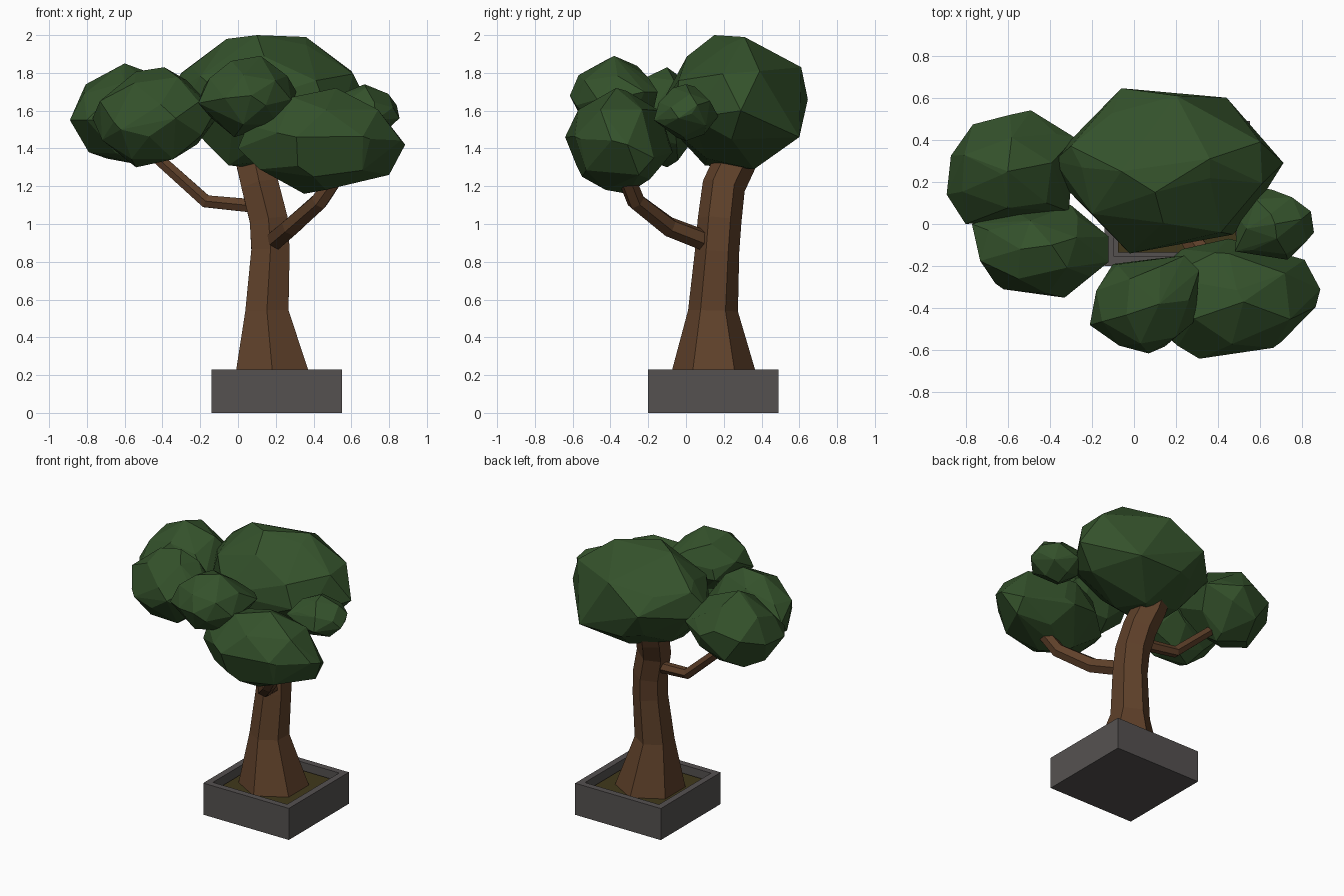
import bpy, bmesh, math, random
from mathutils import Vector, Euler

if "Cube" in bpy.data.objects:
    bpy.data.objects.remove(bpy.data.objects["Cube"])


def material(name, rgb):
    m = bpy.data.materials.new(name)
    m.diffuse_color = (*rgb, 1)
    m.use_nodes = True
    m.node_tree.nodes["Principled BSDF"].inputs["Base Color"].default_value = m.diffuse_color
    return m


LEAF = material("leaf green", (0.034, 0.083, 0.024))
BARK = material("bark brown", (0.114, 0.052, 0.023))
STONE = material("planter grey", (0.091, 0.083, 0.081))
SOIL = material("soil brown", (0.052, 0.039, 0.011))


def finish(name, bm, mat):
    bmesh.ops.recalc_face_normals(bm, faces=bm.faces[:])
    mesh = bpy.data.meshes.new(name)
    bm.to_mesh(mesh)
    bm.free()
    mesh.materials.append(mat)
    ob = bpy.data.objects.new(name, mesh)
    bpy.context.collection.objects.link(ob)
    return ob


def box(lo, hi):
    bm = bmesh.new()
    bmesh.ops.create_cube(bm, size=1)
    for v in bm.verts:
        v.co = Vector([a + (b - a) * (c + 0.5) for a, b, c in zip(lo, hi, v.co)])
    return bm


def tube(name, points, sides, level_base=False):
    """Tapered tube through (x, y, z, radius) points."""
    bm = bmesh.new()
    pts = [Vector(p[:3]) for p in points]
    rings = []
    for i, p in enumerate(pts):
        t = (pts[min(i + 1, len(pts) - 1)] - pts[max(i - 1, 0)]).normalized()
        if i == 0 and level_base:
            t = Vector((0, 0, 1))
        a = Vector((0, 1, 0))
        a = (a - t * a.dot(t)).normalized()
        b = t.cross(a)
        r = points[i][3]
        rings.append([bm.verts.new(p + r * (a * math.cos(k) + b * math.sin(k)))
                      for k in (math.tau * j / sides for j in range(sides))])
    for lower, upper in zip(rings, rings[1:]):
        for j in range(sides):
            k = (j + 1) % sides
            bm.faces.new((lower[j], lower[k], upper[k], upper[j]))
    bm.faces.new(rings[0])
    bm.faces.new(rings[-1])
    return finish(name, bm, BARK)


def foliage(name, corners, seed, count=22, fill=0.96):
    """Faceted clump: hull of a few outer corners and a rough sphere within their bounds."""
    rng = random.Random(seed)
    turn = Euler([rng.uniform(0, 6) for _ in range(3)]).to_matrix()
    lo = Vector([min(c[k] for c in corners) for k in range(3)])
    hi = Vector([max(c[k] for c in corners) for k in range(3)])
    mid, half = (lo + hi) / 2, (hi - lo) / 2 * fill
    bm = bmesh.new()
    for c in corners:
        bm.verts.new(c)
    for i in range(count):
        z = 1 - (2 * i + 1) / count
        r, a = math.sqrt(1 - z * z), i * 2.39996
        p = turn @ Vector((r * math.cos(a), r * math.sin(a), z))
        bm.verts.new([m + h * q for m, h, q in zip(mid, half, p)])
    bmesh.ops.convex_hull(bm, input=bm.verts[:])
    bmesh.ops.delete(bm, geom=[v for v in bm.verts if not v.link_faces], context='VERTS')
    # merge near-flat neighbours into larger facets
    bmesh.ops.dissolve_limit(bm, angle_limit=math.radians(7), verts=bm.verts[:], edges=bm.edges[:])
    return finish(name, bm, LEAF)


# Planter: box with a flat rim and a recess
bm = box((-0.14, -0.20, 0), (0.55, 0.49, 0.23))
bm.normal_update()
top = max(bm.faces, key=lambda f: f.calc_center_median().z)
bmesh.ops.inset_region(bm, faces=[top], thickness=0.065)
floor = bmesh.ops.extrude_discrete_faces(bm, faces=[top])["faces"][0]
for v in floor.verts:
    v.co.z = 0.15
finish("planter", bm, STONE)

# Soil
finish("soil", box((-0.075, -0.135, 0.14), (0.485, 0.425, 0.18)), SOIL)

# Trunk and branches
tube("trunk", [(0.186, 0.147, 0.17, 0.236), (0.153, 0.143, 0.54, 0.132),
               (0.172, 0.165, 0.86, 0.117), (0.163, 0.178, 1.02, 0.116),
               (0.118, 0.200, 1.20, 0.114), (0.085, 0.265, 1.34, 0.112),
               (0.075, 0.310, 1.44, 0.105)], 6, True)
tube("left_branch", [(0.14, 0.19, 1.09, 0.042), (-0.17, 0.22, 1.12, 0.039),
                     (-0.46, 0.24, 1.38, 0.035)], 6)
tube("right_branch", [(0.18, 0.13, 0.90, 0.056), (0.28, -0.09, 0.985, 0.054),
                      (0.43, -0.265, 1.12, 0.050), (0.54, -0.33, 1.28, 0.046)], 6)

# Foliage clumps
foliage("main_foliage", [
    (-0.06, 0.645, 1.66), (0.44, 0.60, 1.46), (0.71, 0.29, 1.60), (0.60, 0.39, 1.81),
    (0.47, -0.05, 1.60), (-0.02, -0.14, 1.62), (-0.38, 0.30, 1.68), (-0.30, 0.37, 1.80),
    (0.10, 0.15, 2.0), (0.36, 0.31, 1.99), (-0.06, 0.25, 1.98), (0.20, 0.36, 1.29),
    (-0.05, 0.10, 1.31), (0.20, 0.61, 1.83), (0.10, 0.60, 1.46)], 3, 24, 0.93)
foliage("back_left_foliage", [
    (-0.89, 0.14, 1.55), (-0.79, 0.40, 1.56), (-0.49, 0.54, 1.60), (-0.28, 0.41, 1.60),
    (-0.80, 0.0, 1.55), (-0.31, 0.06, 1.58), (-0.60, 0.25, 1.85), (-0.50, 0.25, 1.31),
    (-0.79, 0.22, 1.38)], 5)
foliage("front_left_foliage", [
    (-0.77, 0.0, 1.56), (-0.62, -0.31, 1.50), (-0.33, -0.35, 1.56), (-0.12, -0.18, 1.60),
    (-0.12, -0.06, 1.55), (-0.39, -0.10, 1.83), (-0.54, -0.10, 1.30), (-0.30, 0.09, 1.55)], 8)
foliage("front_foliage", [
    (0.07, -0.615, 1.68), (-0.21, -0.48, 1.64), (-0.10, -0.19, 1.62), (0.24, -0.15, 1.70),
    (0.31, -0.22, 1.70), (0.28, -0.47, 1.66), (0.12, -0.38, 1.89), (-0.02, -0.38, 1.46)], 11)
foliage("front_right_foliage", [
    (0.885, -0.31, 1.42), (0.81, -0.17, 1.35), (0.70, -0.56, 1.45), (0.31, -0.64, 1.46),
    (0.52, -0.37, 1.72), (0.0, -0.40, 1.40), (0.35, -0.31, 1.16), (0.45, -0.07, 1.38),
    (0.80, -0.25, 1.26), (0.45, -0.14, 1.60), (0.50, -0.57, 1.58), (0.40, -0.55, 1.25)], 14)
foliage("small_right_foliage", [
    (0.62, 0.17, 1.57), (0.84, 0.06, 1.63), (0.855, -0.04, 1.56), (0.73, -0.17, 1.55),
    (0.48, -0.13, 1.60), (0.67, 0.0, 1.74), (0.65, 0.0, 1.44)], 17, 20)
